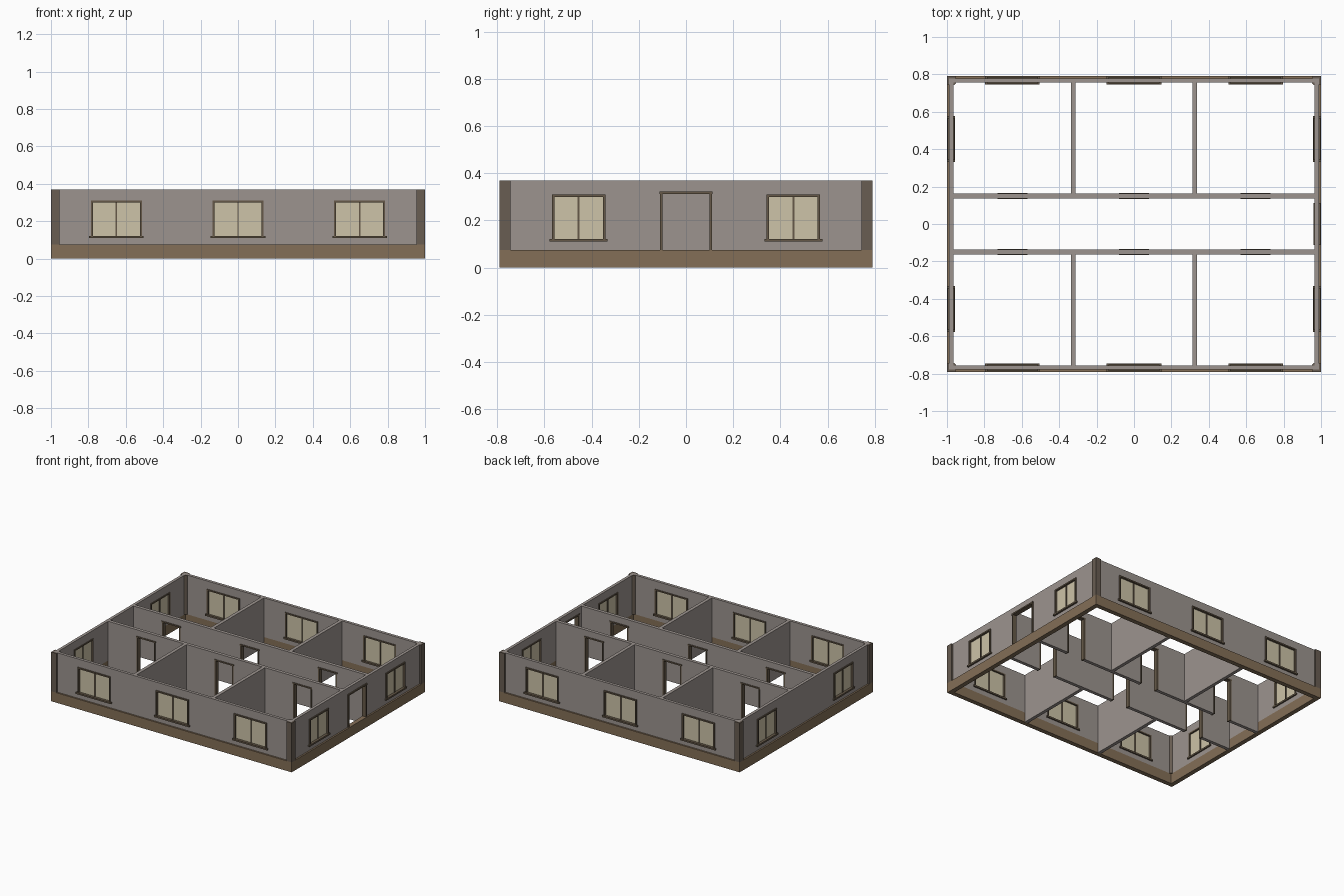
import bpy, bmesh, math
from mathutils import Matrix, Vector

if "Cube" in bpy.data.objects:
    bpy.data.objects.remove(bpy.data.objects["Cube"])

HX, HY, TOP, BASE = 1.0, 0.79, 0.37, 0.075   # half sizes, wall top, plinth top
INSET, INNER = 0.012, 0.034                  # wall faces measured in from the plinth face
HEAD = 0.323                                 # top of door frames


def material(name, srgb):
    col = [(c / 255 / 12.92 if c < 11 else ((c / 255 + 0.055) / 1.055) ** 2.4) for c in srgb] + [1]
    m = bpy.data.materials.new(name)
    m.use_nodes = True
    m.diffuse_color = col
    m.node_tree.nodes["Principled BSDF"].inputs["Base Color"].default_value = col
    return m


WALL = material("warm grey plaster", (156, 148, 143))
PLINTH = material("brown plinth", (132, 111, 87))
POST = material("dark brown corner", (104, 93, 82))
FRAME = material("dark brown frame", (102, 89, 72))
GLASS = material("beige glass", (205, 195, 168))


def finish(name, bm, mat, matrix=Matrix()):
    bmesh.ops.recalc_face_normals(bm, faces=bm.faces)
    bm.transform(matrix)
    me = bpy.data.meshes.new(name)
    bm.to_mesh(me)
    bm.free()
    me.materials.append(mat)
    ob = bpy.data.objects.new(name, me)
    bpy.context.collection.objects.link(ob)
    return ob


def add_box(bm, lo, hi):
    lo, hi = Vector(lo), Vector(hi)
    m = Matrix.Translation((lo + hi) / 2) @ Matrix.Diagonal((*(hi - lo), 1))
    bmesh.ops.create_cube(bm, size=1, matrix=m)


def boxes(name, mat, matrix, spans):
    bm = bmesh.new()
    for lo, hi in spans:
        add_box(bm, lo, hi)
    return finish(name, bm, mat, matrix)


def prism(name, mat, outline, z0, z1):
    bm = bmesh.new()
    face = bm.faces.new([bm.verts.new((x, y, z0)) for x, y in outline])
    ext = bmesh.ops.extrude_face_region(bm, geom=[face])
    verts = [g for g in ext["geom"] if isinstance(g, bmesh.types.BMVert)]
    bmesh.ops.translate(bm, verts=verts, vec=(0, 0, z1 - z0))
    return finish(name, bm, mat)


def wall(name, matrix, u0, u1, z0, d0, d1, holes=()):
    """Upright slab along local x, from depth d0 to d1, with rectangular openings."""
    us = sorted({u0, u1, *(u for h in holes for u in h[:2])})
    zs = sorted({z0, TOP, *(z for h in holes for z in h[2:])})
    bm = bmesh.new()
    for a, b in zip(us, us[1:]):
        for c, d in zip(zs, zs[1:]):
            mu, mz = (a + b) / 2, (c + d) / 2
            if any(h[0] < mu < h[1] and h[2] < mz < h[3] for h in holes):
                continue
            bm.faces.new([bm.verts.new((u, d0, z)) for u, z in ((a, c), (b, c), (b, d), (a, d))])
    bmesh.ops.remove_doubles(bm, verts=bm.verts, dist=1e-5)
    ext = bmesh.ops.extrude_face_region(bm, geom=bm.faces[:])
    verts = [g for g in ext["geom"] if isinstance(g, bmesh.types.BMVert)]
    bmesh.ops.translate(bm, verts=verts, vec=(0, d1 - d0, 0))
    return finish(name, bm, WALL, matrix)


def window(name, matrix, u, w):
    """Framed two-pane window; local -y points outdoors."""
    z0, z1, t, h = 0.122, 0.31, 0.01, w / 2
    d0, d1 = 0.004, 0.039
    boxes(name + "_frame", FRAME, matrix, [
        ((u - h, d0, z0), (u - h + t, d1, z1)),
        ((u + h - t, d0, z0), (u + h, d1, z1)),
        ((u - h, d0, z1 - t), (u + h, d1, z1)),
        ((u - 0.004, 0.013, z0), (u + 0.004, 0.033, z1 - t)),
        ((u - h - 0.01, -0.001, z0 - 0.012), (u + h + 0.01, 0.044, z0))])
    boxes(name + "_glass", GLASS, matrix,
          [((u - h + t, 0.019, z0), (u + h - t, 0.027, z1 - t))])
    return (u - h + 0.002, u + h - 0.002, z0 - 0.01, z1 - 0.002)


def door(name, matrix, u, w, z0, d0, d1):
    """Open doorway lined with jambs and a slightly wider lintel."""
    h, t = w / 2, 0.01
    boxes(name + "_frame", FRAME, matrix, [
        ((u - h, d0, z0), (u - h + t, d1, HEAD - t)),
        ((u + h - t, d0, z0), (u + h, d1, HEAD - t)),
        ((u - h - 0.003, d0 - 0.001, HEAD - t), (u + h + 0.003, d1 + 0.001, HEAD))])
    return (u - h + 0.002, u + h - 0.002, z0, HEAD - 0.002)


def side(angle, dist):
    return Matrix.Rotation(math.radians(angle), 4, "Z") @ Matrix.Translation((0, -dist, 0))


# Plinth ring
full = side(0, HY)
bm = bmesh.new()
rings = []
for z in (0, BASE):
    for k in (0, INNER):
        x, y = HX - k, HY - k
        rings.append([bm.verts.new(p) for p in ((-x, -y, z), (x, -y, z), (x, y, z), (-x, y, z))])
for a, b in ((0, 1), (1, 3), (3, 2), (2, 0)):
    for i in range(4):
        j = (i + 1) % 4
        bm.faces.new((rings[a][i], rings[a][j], rings[b][j], rings[b][i]))
finish("plinth", bm, PLINTH)

# Long outer walls with three windows each
for label, angle in (("front", 0), ("back", 180)):
    m = side(angle, HY)
    holes = [window(f"{label}_window_{i + 1}", m, 0.65 * (i - 1), 0.272) for i in range(3)]
    wall(label + "_wall", m, -HX + INSET, HX - INSET, BASE, INSET, INNER, holes)

# Short outer walls with two windows, the left one with the entrance
for label, angle in (("left", 90), ("right", -90)):
    m = side(angle, HX)
    holes = [window(f"{label}_window_{i + 1}", m, u, 0.226) for i, u in enumerate((-0.455, 0.455))]
    if label == "left":
        holes.append(door("entrance", m, 0, 0.22, BASE, 0.004, 0.038))
    wall(label + "_wall", m, -HY + INNER, HY - INNER, BASE, INSET, INNER, holes)

# Corner posts: outer angle trim and a bevelled fillet indoors
for sx in (-1, 1):
    for sy in (-1, 1):
        label = f"{'front' if sy < 0 else 'back'}_{'left' if sx > 0 else 'right'}"

        def corner(pts):
            return [(sx * (HX - a), sy * (HY - b)) for a, b in pts]

        w, k, f = 0.045, INSET, INNER
        prism(label + "_corner_trim", POST,
              corner([(0, 0), (w, 0), (w, k), (k, k), (k, w), (0, w)]), BASE, TOP)
        prism(label + "_corner_fillet", POST,
              corner([(f, f), (f + 0.015, f), (f + 0.012, f + 0.006),
                      (f + 0.006, f + 0.012), (f, f + 0.015)]), BASE, TOP)

# Corridor walls with three doorways each, and room partitions
HALF = 0.0125
CORR = 0.15
for label, s in (("front", -1), ("back", 1)):
    m = Matrix.Translation((0, s * CORR, 0))
    holes = [door(f"{label}_room_door_{i + 1}", m, 0.65 * (i - 1), 0.155, 0, -0.016, 0.016)
             for i in range(3)]
    wall(label + "_corridor_wall", m, -HX + INNER, HX - INNER, 0, -HALF, HALF, holes)
    for i, x in enumerate((-0.325, 0.325)):
        m = Matrix.Translation((x, 0, 0)) @ Matrix.Rotation(math.radians(90), 4, "Z")
        ends = sorted((s * (CORR + HALF), s * (HY - INNER)))
        wall(f"{label}_partition_{i + 1}", m, *ends, 0, -HALF, HALF)
